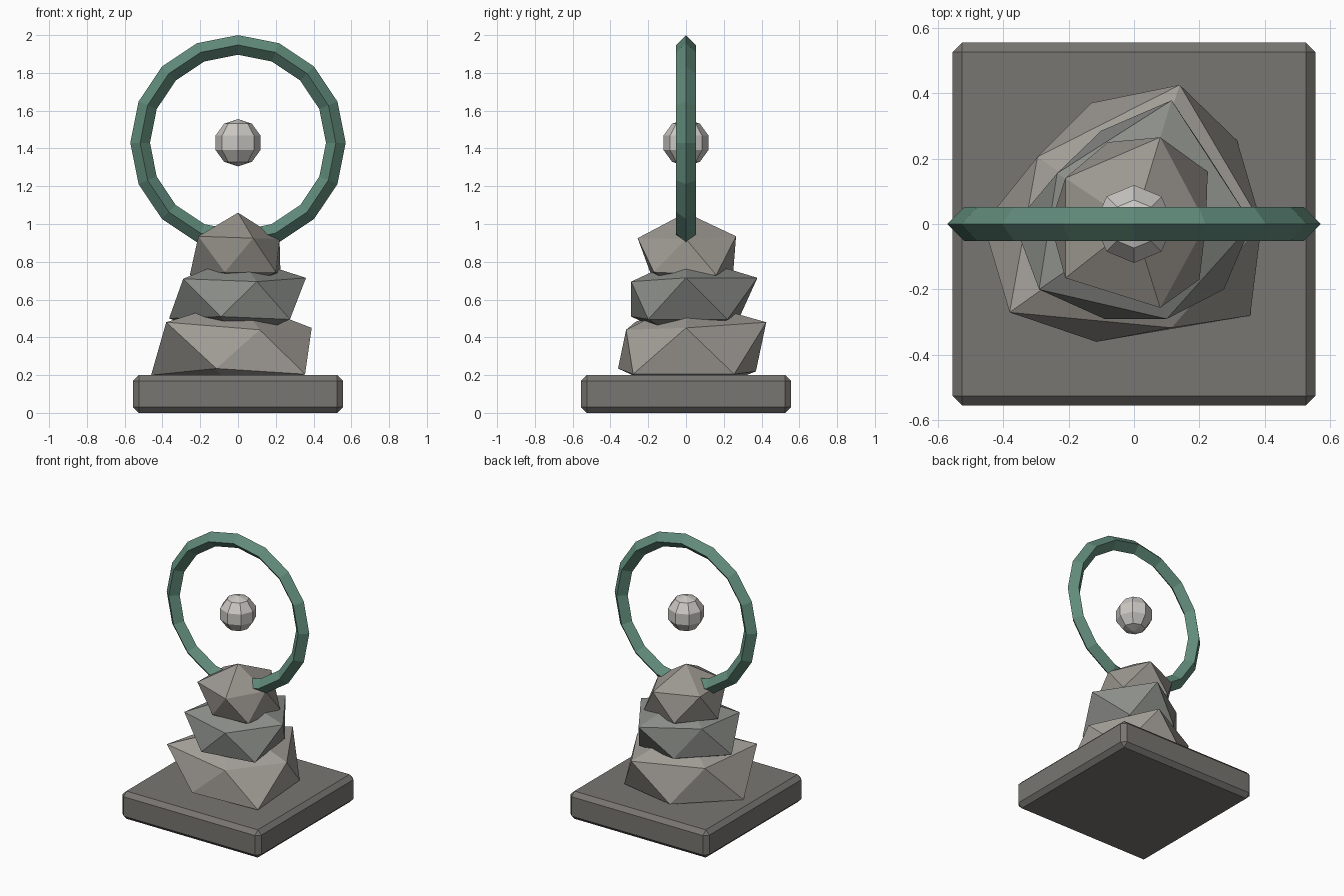
import bpy, bmesh, math

if "Cube" in bpy.data.objects:
    bpy.data.objects.remove(bpy.data.objects["Cube"])


def paint(obj, name, rgb):
    mat = bpy.data.materials.new(name)
    mat.diffuse_color = (*rgb, 1)
    mat.use_nodes = True
    mat.node_tree.nodes["Principled BSDF"].inputs["Base Color"].default_value = mat.diffuse_color
    obj.data.materials.append(mat)


def rock(name, top, bottom, upper, lower, rgb):
    """Icosahedron whose two five-point rings are nudged into a rough stone.
    Ring points run anticlockwise from +x."""
    bm = bmesh.new()
    bmesh.ops.create_icosphere(bm, subdivisions=1, radius=1)
    by_height = sorted(bm.verts, key=lambda v: v.co.z)
    by_height[0].co = (0, 0, bottom)
    by_height[-1].co = (0, 0, top)
    for ring, points in ((by_height[1:6], lower), (by_height[6:11], upper)):
        ring.sort(key=lambda v: (math.atan2(v.co.y, v.co.x) + 0.1) % math.tau)
        for v, p in zip(ring, points):
            v.co = p
    bmesh.ops.recalc_face_normals(bm, faces=bm.faces)
    mesh = bpy.data.meshes.new(name)
    bm.to_mesh(mesh)
    bm.free()
    obj = bpy.data.objects.new(name, mesh)
    bpy.context.collection.objects.link(obj)
    paint(obj, name + "_stone", rgb)


# Square plinth with chamfered edges
bpy.ops.mesh.primitive_cube_add(size=1, location=(0, 0, 0.1))
plinth = bpy.context.object
plinth.name = "plinth"
plinth.scale = (1.11, 1.11, 0.2)
bpy.ops.object.transform_apply(location=False, rotation=False, scale=True)
bevel = plinth.modifiers.new("chamfer", "BEVEL")
bevel.width = 0.03
bevel.segments = 1
paint(plinth, "dark_stone", (0.19, 0.18, 0.165))

# Three stacked stones
rock("lower_rock", 0.60, 0.07,
     [(0.39, 0, 0.45), (0.14, 0.425, 0.48), (-0.295, 0.205, 0.46),
      (-0.38, -0.27, 0.48), (0.115, -0.317, 0.44)],
     [(0.315, 0.255, 0.205), (-0.13, 0.37, 0.22), (-0.46, 0, 0.2),
      (-0.115, -0.36, 0.235), (0.355, -0.28, 0.205)],
     (0.36, 0.34, 0.31))
rock("middle_rock", 0.83, 0.37,
     [(0.36, 0, 0.715), (0.115, 0.378, 0.715), (-0.235, 0.155, 0.71),
      (-0.29, -0.2, 0.71), (0.1, -0.29, 0.695)],
     [(0.22, 0.22, 0.495), (-0.1, 0.285, 0.51), (-0.365, 0, 0.5),
      (-0.09, -0.29, 0.51), (0.275, -0.2, 0.495)],
     (0.26, 0.27, 0.25))
rock("upper_rock", 1.06, 0.63,
     [(0.22, 0, 0.92), (0.08, 0.265, 0.935), (-0.21, 0.14, 0.93),
      (-0.21, -0.165, 0.935), (0.08, -0.256, 0.925)],
     [(0.225, 0.16, 0.73), (-0.08, 0.25, 0.745), (-0.255, 0, 0.73),
      (-0.07, -0.19, 0.745), (0.2, -0.17, 0.745)],
     (0.33, 0.31, 0.28))

# Upright ring, its foot sunk into the top stone
bpy.ops.mesh.primitive_torus_add(
    major_segments=16, minor_segments=4, major_radius=0.518,
    minor_radius=0.052, location=(0, 0, 1.43), rotation=(math.pi / 2, 0, 0))
ring = bpy.context.object
ring.name = "ring"
paint(ring, "green_patina", (0.12, 0.26, 0.20))

# Floating orb at the ring's centre
bpy.ops.mesh.primitive_uv_sphere_add(
    segments=8, ring_count=5, radius=0.125, location=(0, 0, 1.43))
orb = bpy.context.object
orb.name = "orb"
paint(orb, "pale_stone", (0.6, 0.58, 0.55))
